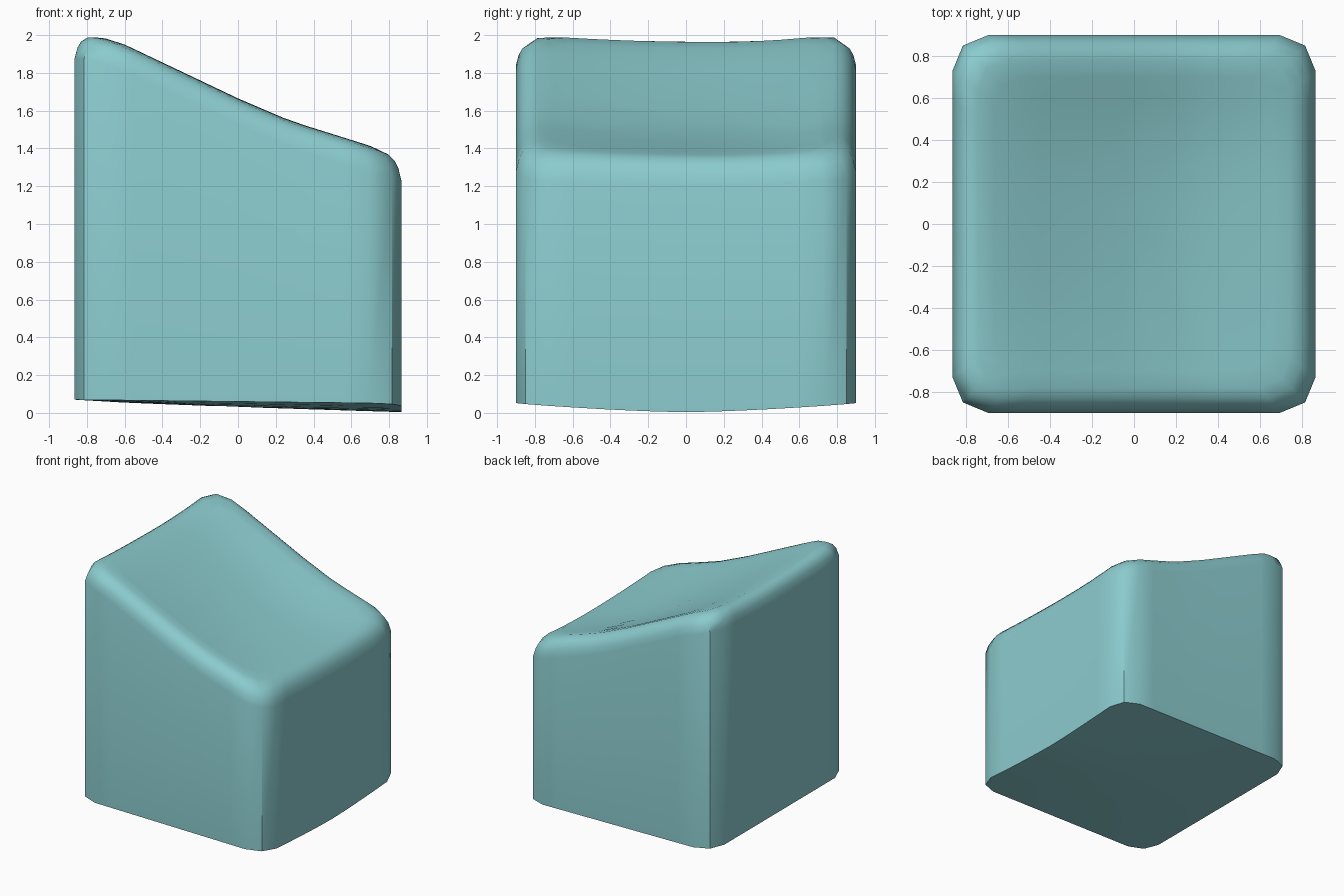
import bpy, bmesh
from math import cos, sin, pi

default = bpy.data.objects.get("Cube")
if default:
    bpy.data.objects.remove(default)

HALF_X, HALF_Y, CORNER = 0.865, 0.9, 0.17
SLOPE = [(-0.87, 2.02), (-0.75, 2.0), (-0.6, 1.95), (0, 1.665),
         (0.28, 1.545), (0.6, 1.445), (0.75, 1.4), (0.87, 1.37)]


def interpolate(points, x):
    for (x0, z0), (x1, z1) in zip(points, points[1:]):
        if x <= x1:
            break
    return z0 + (z1 - z0) * (x - x0) / (x1 - x0)


def top_height(x, y):
    """Sloping top with a shallow hollow inside the rim."""
    width = 0.6 if y > 0.15 else 0.95
    across = max(0, 1 - ((y - 0.15) / width) ** 2)
    along = max(0, 1 - (x / 0.8) ** 2)
    return interpolate(SLOPE, x) - (0.03 + 0.04 * along) * across


def bottom_height(x, y):
    """Underside that sags toward the low end."""
    t = max(0, min(1, (x / HALF_X + 1) / 2))
    sag = 1 - (abs(y) / HALF_Y) ** 1.5
    return 0.07 - 0.02 * t - 0.046 * t ** 0.7 * sag


def outline(inset, steps=10):
    """Rounded rectangle, pulled in evenly from the sides."""
    a, b = HALF_X - inset, HALF_Y - inset
    r = CORNER * a / HALF_X
    corners = []
    for k, (sx, sy) in enumerate([(1, 1), (-1, 1), (-1, -1), (1, -1)]):
        corners.append([(sx * (a - r) + r * cos((k + i / 2) * pi / 2),
                         sy * (b - r) + r * sin((k + i / 2) * pi / 2))
                        for i in range(3)])
    points = []
    for arc, following in zip(corners, corners[1:] + corners[:1]):
        points += arc
        (x0, y0), (x1, y1) = arc[-1], following[0]
        points += [(x0 + (x1 - x0) * i / steps, y0 + (y1 - y0) * i / steps)
                   for i in range(1, steps)]
    return points


bm = bmesh.new()


def ring(inset, height, drop=0):
    return [bm.verts.new((x, y, height(x, y) - drop)) for x, y in outline(inset)]


# Underside, straight walls, rounded rim, hollow top
rings = [ring(d, bottom_height) for d in (0.75, 0.5, 0.25, 0)]
rim = [(0, 0.14), (0.015, 0.08), (0.035, 0.042), (0.07, 0.013), (0.12, 0)]
rings += [ring(d, top_height, drop) for d, drop in rim]
rings += [ring(d, top_height) for d in (0.2, 0.3, 0.42, 0.55, 0.7, 0.8)]
for low, high in zip(rings, rings[1:]):
    for i in range(len(low)):
        j = (i + 1) % len(low)
        bm.faces.new((low[i], low[j], high[j], high[i]))
bm.faces.new(rings[0][::-1])
bm.faces.new(rings[-1])
bmesh.ops.recalc_face_normals(bm, faces=bm.faces)

mesh = bpy.data.meshes.new("sloped_block")
bm.to_mesh(mesh)
bm.free()
block = bpy.data.objects.new("sloped_block", mesh)
bpy.context.collection.objects.link(block)

# Single soft teal colour
teal = bpy.data.materials.new("soft_teal")
teal.use_nodes = True
colour = (0.26, 0.6, 0.62, 1)
teal.diffuse_color = colour
teal.node_tree.nodes["Principled BSDF"].inputs["Base Color"].default_value = colour
mesh.materials.append(teal)

bpy.ops.object.select_all(action="DESELECT")
block.select_set(True)
bpy.context.view_layer.objects.active = block
bpy.ops.object.shade_smooth_by_angle(angle=pi / 4)
